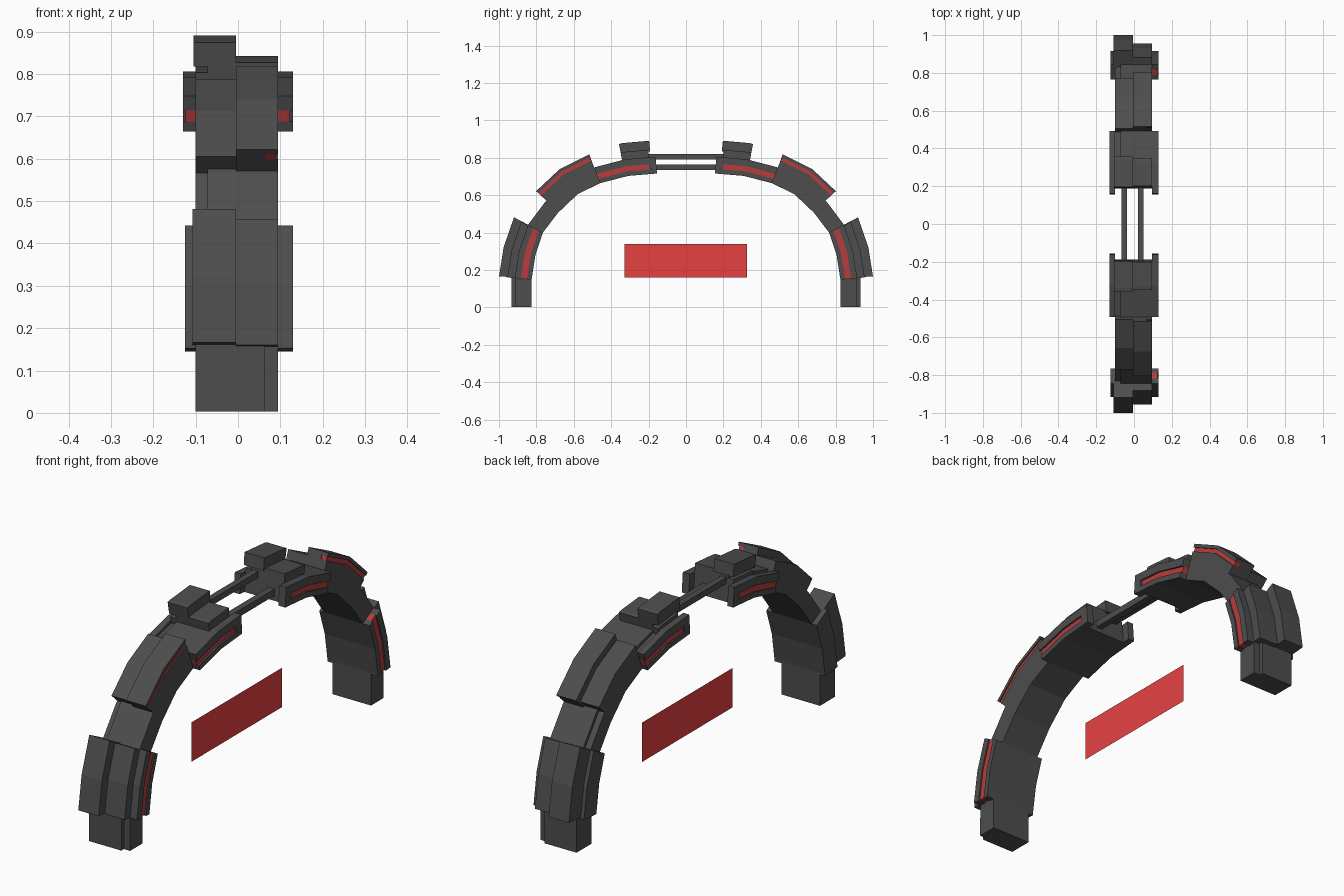
import bpy, bmesh
from mathutils import Vector

if "Cube" in bpy.data.objects:
    bpy.data.objects.remove(bpy.data.objects["Cube"])

# Inner edge of one half of the arch, foot to crown, as (y, z)
PATH = [Vector(p) for p in [(0.825, 0.003), (0.825, 0.153), (0.805, 0.28), (0.765, 0.40),
                            (0.685, 0.505), (0.58, 0.605), (0.46, 0.664), (0.31, 0.703),
                            (0.155, 0.716)]]


def material(name, r, g, b):
    m = bpy.data.materials.new(name)
    m.diffuse_color = (r, g, b, 1)
    m.use_nodes = True
    m.node_tree.nodes["Principled BSDF"].inputs["Base Color"].default_value = m.diffuse_color
    return m


dark = material("dark_metal", 0.075, 0.075, 0.075)
glow = material("red_light", 0.48, 0.045, 0.045)
sheet = material("red_sheet", 0.8, 0.053, 0.053)


def normal(i):
    total = Vector((0, 0))
    for a, b in ((i - 1, i), (i, i + 1)):
        if a >= 0 and b < len(PATH):
            d = (PATH[b] - PATH[a]).normalized()
            total += Vector((d.y, -d.x))
    return total.normalized()


def at(s, off):
    """Point at station s along the path, pushed outward by off."""
    i = min(int(s), len(PATH) - 2)
    p = PATH[i].lerp(PATH[i + 1], s - i)
    n = normal(i).lerp(normal(i + 1), s - i).normalized()
    return p + n * off


def finish(name, bm, mat):
    bmesh.ops.recalc_face_normals(bm, faces=bm.faces)
    mesh = bpy.data.meshes.new(name)
    bm.to_mesh(mesh)
    bm.free()
    ob = bpy.data.objects.new(name, mesh)
    bpy.context.collection.objects.link(ob)
    mesh.materials.append(mat)
    return ob


def band(name, x0, x1, o0, o1, s0, s1, mat=dark):
    """Rectangular bar following the path, mirrored to the other leg."""
    stations = [s0] + [i for i in range(len(PATH)) if s0 < i < s1] + [s1]
    bm = bmesh.new()
    rings = []
    for s in stations:
        a, b = at(s, o0), at(s, o1)
        rings.append([bm.verts.new((x, p.x, p.y))
                      for x, p in ((x0, a), (x1, a), (x1, b), (x0, b))])
    for r, q in zip(rings, rings[1:]):
        for k in range(4):
            bm.faces.new((r[k], r[(k + 1) % 4], q[(k + 1) % 4], q[k]))
    bm.faces.new(rings[0])
    bm.faces.new(rings[-1])
    ob = finish(name, bm, mat)
    m = ob.modifiers.new("mirror", 'MIRROR')
    m.use_axis = (False, True, False)
    return ob


def box(name, x0, x1, y0, y1, z0, z1):
    bm = bmesh.new()
    bmesh.ops.create_cube(bm, size=1)
    for v in bm.verts:
        v.co = ((x0 + x1) / 2 + v.co.x * (x1 - x0), (y0 + y1) / 2 + v.co.y * (y1 - y0),
                (z0 + z1) / 2 + v.co.z * (z1 - z0))
    return finish(name, bm, dark)


MID = -0.005  # seam between the two unequal halves
END = 7.78    # station where the solid arch stops

# Feet and main arch body
band("foot", -0.10, 0.063, 0, 0.108, 0, 1.1)
band("foot_side_strip", 0.063, 0.095, 0, 0.09, 0, 1.1)
band("arch_body", -0.072, 0.095, 0, 0.09, 1, END)
band("arch_side_strip", -0.10, -0.072, 0, 0.075, 1, END)

# Lower armour: tall left plate, shorter right plate, side flanges
band("lower_plate_left", -0.108, MID, 0.07, 0.175, 1, 3)
band("lower_plate_right", MID, 0.095, 0.07, 0.13, 0.98, 2.98)
band("lower_flange_left", -0.125, -0.10, 0, 0.09, 0.95, 3)
band("lower_flange_inner_rim", 0.095, 0.13, 0, 0.025, 0.95, 3)
band("lower_flange_outer_rim", 0.095, 0.13, 0.058, 0.09, 0.95, 3)
band("lower_light", 0.095, 0.124, 0.025, 0.058, 0.98, 3, glow)

# Middle armour: low left plate, taller right plate with an edge light
band("middle_plate_left", -0.10, MID, 0.07, 0.132, 4.1, 6)
band("middle_plate_right", MID, 0.065, 0.08, 0.165, 4.05, 6)
band("middle_plate_lower_rim", 0.065, 0.095, 0.08, 0.13, 4.05, 6)
band("middle_plate_upper_rim", 0.065, 0.095, 0.149, 0.165, 4.05, 6)
band("middle_light", 0.065, 0.09, 0.13, 0.149, 4.05, 5.98, glow)

# Crown flanges with lights on both sides
for side, xa, xb, xl in (("left", -0.13, -0.10, -0.124), ("right", 0.13, 0.095, 0.122)):
    band("crown_flange_lower_rim_" + side, xa, xb, 0, 0.025, 6, 8)
    band("crown_flange_upper_rim_" + side, xa, xb, 0.053, 0.09, 6, 8)
    band("crown_flange_end_" + side, xa, xb, 0.025, 0.053, 7.75, 8)
    band("crown_light_" + side, xl, xb, 0.025, 0.053, 6, 7.75, glow)

# Crown plates, and the raised block on its neck
band("crown_plate_right", MID, 0.095, 0.08, 0.13, 6.9, END)
band("crown_plate_left", -0.10, -0.07, 0.07, 0.106, 6.9, END)
band("crown_neck", -0.072, MID, 0.08, 0.13, 6.9, END)
band("crown_block", -0.105, MID, 0.121, 0.178, 6.9, 7.84)

# Two rods joining the halves
box("upper_rod", -0.065, -0.037, -0.22, 0.22, 0.792, 0.82)
box("lower_rod", 0.02, 0.05, -0.22, 0.22, 0.735, 0.765)

# Flat red sheet hanging in the opening
bm = bmesh.new()
bm.faces.new([bm.verts.new((MID, y, z)) for y, z in
              ((-0.33, 0.16), (0.325, 0.16), (0.325, 0.34), (-0.33, 0.34))])
finish("red_sheet", bm, sheet)
